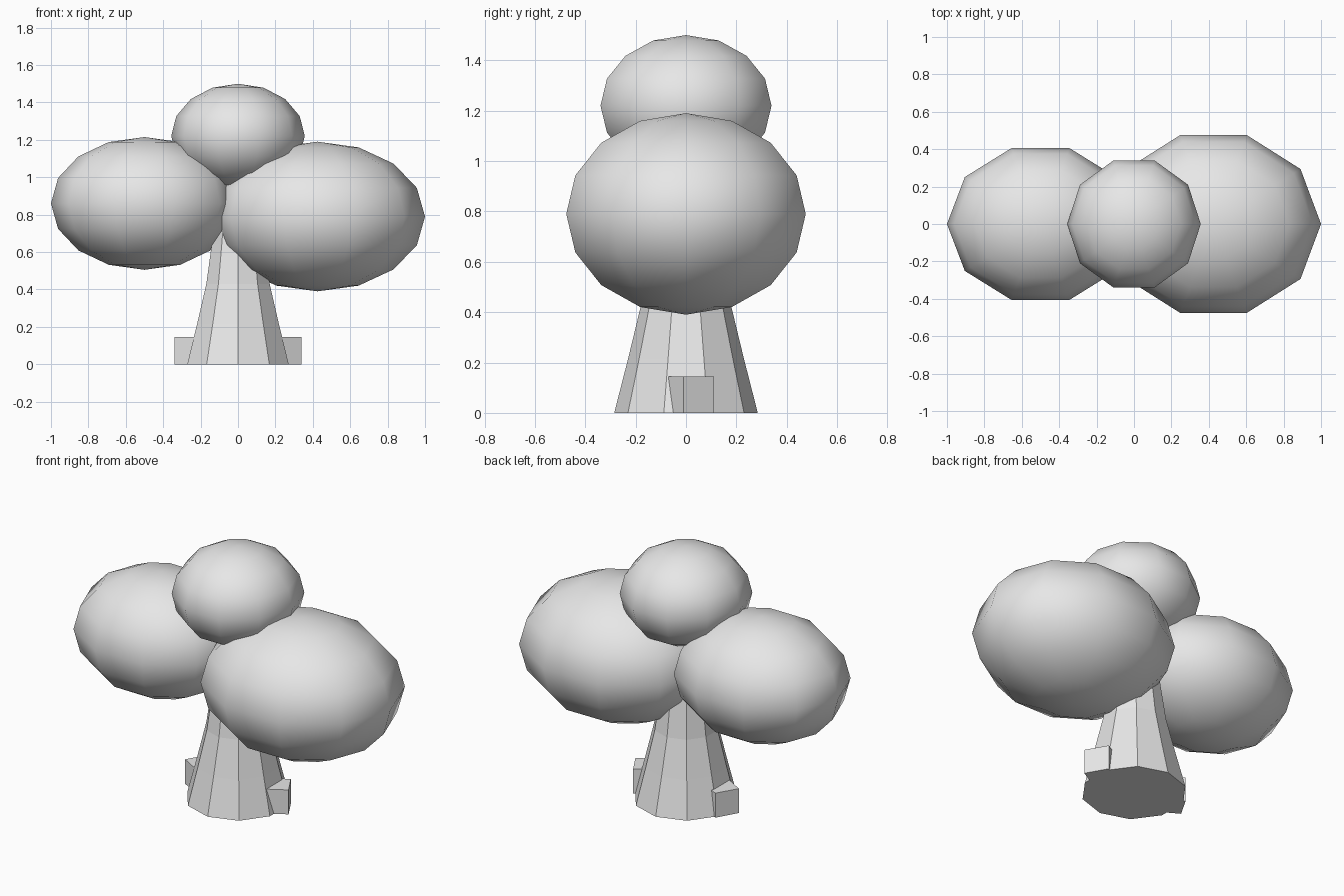
import bpy
import bmesh
from math import sin, cos, pi, radians
from mathutils import Matrix, Vector

cube = bpy.data.objects.get("Cube")
if cube:
    bpy.data.objects.remove(cube, do_unlink=True)

SIDES = 10

grey = bpy.data.materials.new("plain grey")
grey.use_nodes = True
grey.diffuse_color = (0.8, 0.8, 0.8, 1)
grey.node_tree.nodes["Principled BSDF"].inputs["Base Color"].default_value = (0.8, 0.8, 0.8, 1)


def finish(bm, name, smooth=False):
    bmesh.ops.recalc_face_normals(bm, faces=bm.faces)
    for face in bm.faces:
        face.smooth = smooth
    mesh = bpy.data.meshes.new(name)
    bm.to_mesh(mesh)
    bm.free()
    mesh.materials.append(grey)
    obj = bpy.data.objects.new(name, mesh)
    bpy.context.collection.objects.link(obj)
    return obj


def lathe(name, profile, start=0.0, smooth=False):
    """Turn (radius, height) points about z; zero radius closes to a pole."""
    bm = bmesh.new()
    rings = []
    for r, z in profile:
        if r < 1e-5:
            rings.append([bm.verts.new((0, 0, z))] * SIDES)
        else:
            angles = [start + 2 * pi * i / SIDES for i in range(SIDES)]
            rings.append([bm.verts.new((r * cos(a), r * sin(a), z)) for a in angles])
    for low, high in zip(rings, rings[1:]):
        for i in range(SIDES):
            j = (i + 1) % SIDES
            corners = dict.fromkeys((low[i], low[j], high[j], high[i]))
            bm.faces.new(list(corners))
    return finish(bm, name, smooth)


# Leaf clumps: squashed ten-sided balls
def leaf_clump(name, location, size):
    steps = [pi * i / 8 for i in range(9)]
    ball = lathe(name, [(sin(t), -cos(t)) for t in steps], smooth=True)
    ball.data.transform(Matrix.Diagonal(Vector(size)).to_4x4())
    ball.location = location


leaf_clump("left_leaves", (0.425, 0, 0.79), (0.575, 0.5, 0.4))
leaf_clump("right_leaves", (-0.5, 0, 0.86), (0.5, 0.427, 0.355))
leaf_clump("top_leaves", (0, 0, 1.22), (0.357, 0.357, 0.28))

# Tapered trunk with a corner towards the front and back
lathe("trunk", [(0, 0), (0.285, 0), (0.23, 0.215), (0.178, 0.43),
                (0.147, 0.645), (0.12, 0.86), (0, 0.86)], start=pi / 2)

# Turned root blocks at either side, mirrored
for side, name in ((1, "left_root"), (-1, "right_root")):
    bm = bmesh.new()
    bmesh.ops.create_cube(bm, size=1)
    bmesh.ops.scale(bm, vec=(0.2, 0.14, 0.145), verts=bm.verts)
    bmesh.ops.rotate(bm, matrix=Matrix.Rotation(radians(30), 3, 'Z'), verts=bm.verts)
    bmesh.ops.translate(bm, vec=(0.218, 0, 0.0725), verts=bm.verts)
    bmesh.ops.scale(bm, vec=(side, 1, 1), verts=bm.verts)
    finish(bm, name)
